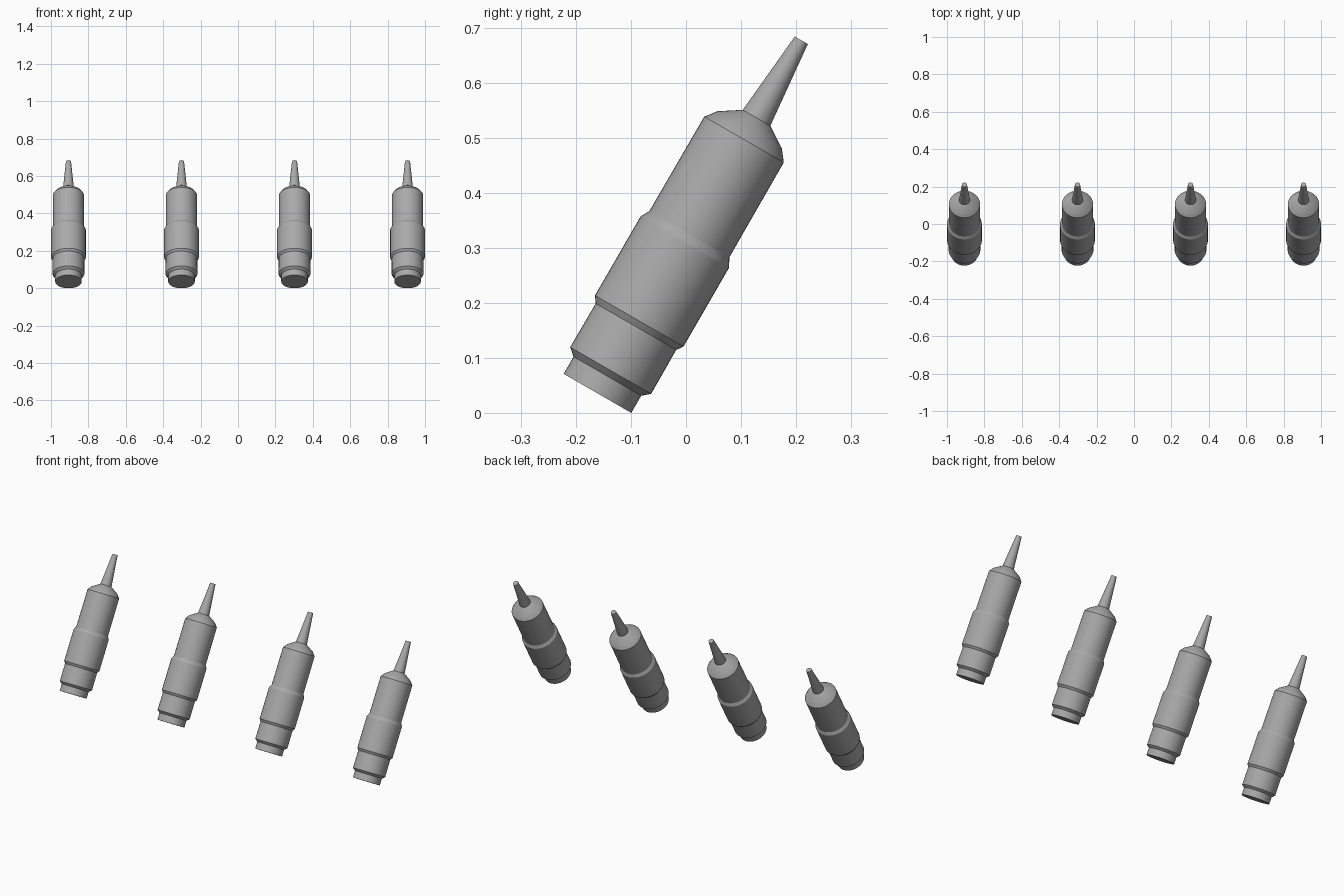
import bpy, bmesh, math
from mathutils import Vector

if "Cube" in bpy.data.objects:
    bpy.data.objects.remove(bpy.data.objects["Cube"])

TILT = math.radians(30)
SEGMENTS = 48
BASE_R = 0.071
SPACING = 0.6043

# (radius, distance along axis) profiles
PARTS = {
    "body": [(BASE_R, 0.0), (BASE_R, 0.036), (0.085, 0.048), (0.0845, 0.140),
             (0.093, 0.152), (0.093, 0.318), (0.084, 0.334), (0.0835, 0.533),
             (0.0675, 0.5535), (0.029, 0.5785)],
    "nozzle": [(0.029, 0.5785), (0.0137, 0.7415)],
}

# dark grey finish
grey = bpy.data.materials.new("dark_grey")
grey.diffuse_color = (0.4, 0.4, 0.4, 1)
grey.use_nodes = True
grey.node_tree.nodes["Principled BSDF"].inputs["Base Color"].default_value = grey.diffuse_color


def lathe_mesh(name, profile):
    """Closed solid of revolution around local z."""
    bm = bmesh.new()
    rings = []
    for r, z in profile:
        rings.append([bm.verts.new((r * math.cos(a), r * math.sin(a), z))
                      for a in (2 * math.pi * i / SEGMENTS for i in range(SEGMENTS))])
    for lo, hi in zip(rings, rings[1:]):
        for i in range(SEGMENTS):
            j = (i + 1) % SEGMENTS
            bm.faces.new((lo[i], lo[j], hi[j], hi[i]))
    bm.faces.new(rings[0][::-1])
    bm.faces.new(rings[-1])
    # smooth faces with sharp creases
    bm.normal_update()
    for f in bm.faces:
        f.smooth = True
    for e in bm.edges:
        e.smooth = e.calc_face_angle(0) < math.radians(25)
    mesh = bpy.data.meshes.new(name)
    bm.to_mesh(mesh)
    bm.free()
    mesh.materials.append(grey)
    return mesh


meshes = {name: lathe_mesh(name, prof) for name, prof in PARTS.items()}

# row of four identical tilted pieces
for n in range(4):
    x = (n - 1.5) * SPACING
    for name, mesh in meshes.items():
        ob = bpy.data.objects.new(f"{name}_{n + 1}", mesh)
        bpy.context.collection.objects.link(ob)
        ob.location = Vector((x, -0.161, BASE_R * math.sin(TILT)))
        ob.rotation_euler = (-TILT, 0, 0)
